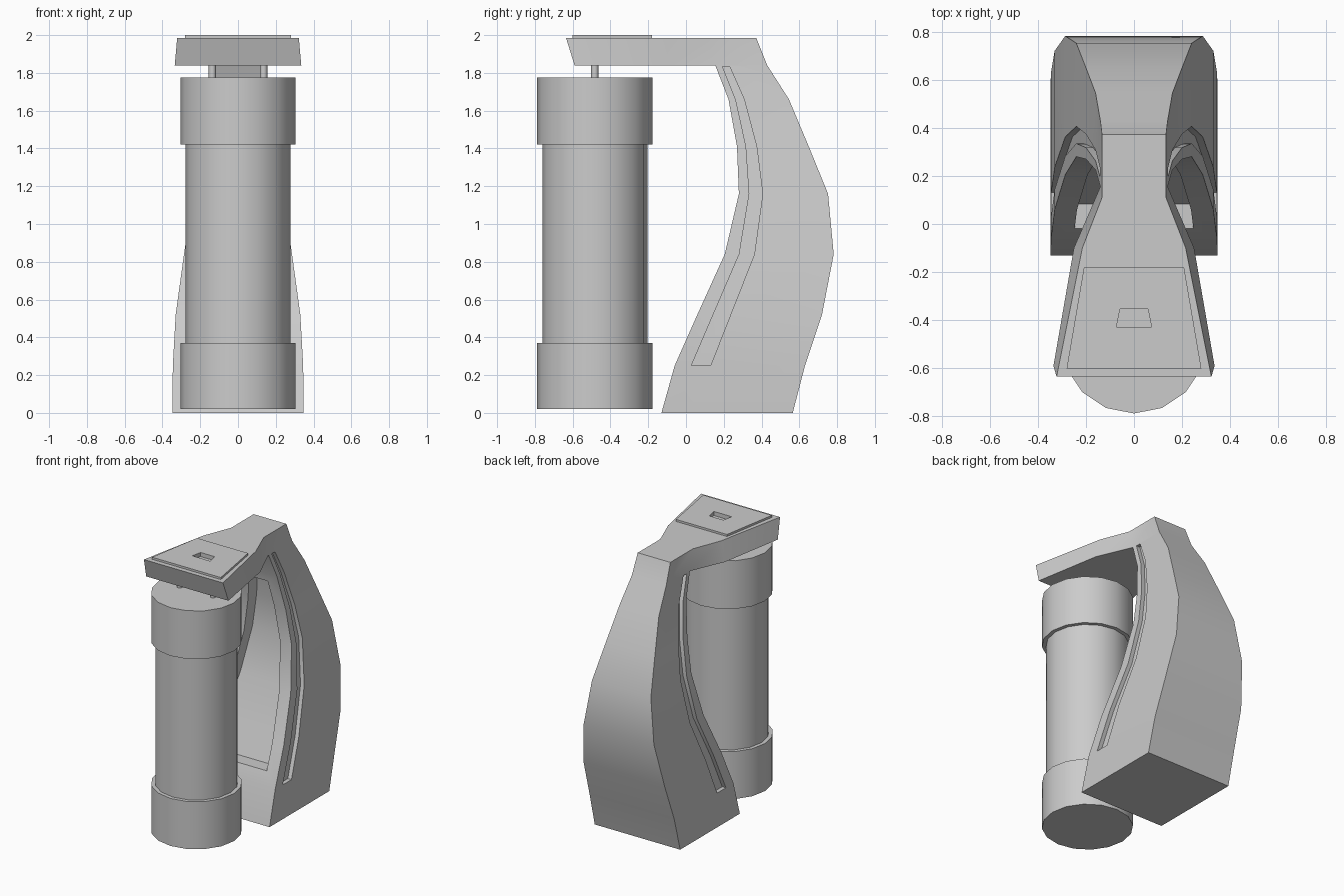
import bpy, bmesh, math

if "Cube" in bpy.data.objects:
    bpy.data.objects.remove(bpy.data.objects["Cube"])


def finish(bm, name):
    bmesh.ops.remove_doubles(bm, verts=bm.verts, dist=1e-4)
    bmesh.ops.recalc_face_normals(bm, faces=bm.faces)
    mesh = bpy.data.meshes.new(name)
    bm.to_mesh(mesh)
    bm.free()
    ob = bpy.data.objects.new(name, mesh)
    bpy.context.collection.objects.link(ob)
    return ob


def loft(bm, rings, bottom=True, top=True):
    rows = [[bm.verts.new(p) for p in r] for r in rings]
    n = len(rows[0])
    for a, b in zip(rows, rows[1:]):
        for i in range(n):
            j = (i + 1) % n
            bm.faces.new((a[i], a[j], b[j], b[i]))
    if bottom:
        bm.faces.new(rows[0])
    if top:
        bm.faces.new(rows[-1])
    return rows


def box_ring(x0, x1, y0, y1, z):
    return [(x0, y0, z), (x1, y0, z), (x1, y1, z), (x0, y1, z)]


def outline(half, z):
    """Mirror a half outline across x = 0."""
    return [(x, y, z) for x, y in half] + [(-x, y, z) for x, y in reversed(half)]


def solid(name, rings):
    bm = bmesh.new()
    loft(bm, rings)
    return finish(bm, name)


def select(ob):
    bpy.ops.object.select_all(action='DESELECT')
    ob.select_set(True)
    bpy.context.view_layer.objects.active = ob


def cut(ob, cutter):
    cutter.hide_render = True
    m = ob.modifiers.new("cut", 'BOOLEAN')
    m.operation, m.solver, m.object = 'DIFFERENCE', 'EXACT', cutter
    select(ob)
    bpy.ops.object.modifier_apply(modifier=m.name)


def smooth(ob):
    select(ob)
    bpy.ops.object.shade_smooth_by_angle(angle=math.radians(30))


# Shell sections: z, front y, back y, half width
ROWS = [(0, -.13, .565, .348), (.25, -.06, .63, .345), (.52, .06, .72, .33),
        (.84, .205, .782, .286), (1.16, .28, .752, .24), (1.41, .27, .65, .2),
        (1.66, .225, .545, .16), (1.84, .155, .43, .14)]


def section(z):
    for a, b in zip(ROWS, ROWS[1:]):
        if z <= b[0]:
            t = (z - a[0]) / (b[0] - a[0])
            return [p + (q - p) * t for p, q in zip(a, b)]


# Shell and overhanging head as one closed mesh
bm = bmesh.new()
loft(bm, [box_ring(-w, w, f, b, z) for z, f, b, w in ROWS], top=False)
low = [(.335, -.59), (.25, -.1), (.14, .155), (.14, .43)]
high = [(.322, -.635), (.215, -.1), (.133, .11), (.133, .372)]
base = loft(bm, [outline(low, 1.84), outline(high, 1.985)], bottom=False)[0]
bm.faces.new(base[:3] + base[5:])
body = finish(bm, "body_shell")

# Shallow cavity in the front of the shell
rings = []
for z in (.345, .52, .84, 1.16, 1.41, 1.6):
    _, f, b, w = section(z)
    rings.append(box_ring(-(w - .093), w - .093, f - .15, f + .1, z))
cutters = [solid("cavity_cutter", rings)]

# Long curved groove in each side: z, front y, back y
GROOVE = [(.25, .028, .13), (.84, .282, .362), (1.16, .335, .406),
          (1.41, .318, .374), (1.66, .263, .308), (1.835, .193, .23)]
for s in (-1, 1):
    rings = []
    for z, f, b in sorted(GROOVE + [(.52, .144, .236)]):
        w = section(z)[3]
        rings.append(box_ring(s * (w - .03), s * (w + .1), f, b, z))
    cutters.append(solid("groove_cutter", rings))

# Raised panel on the head with a small recess
panel_half = [(.28, -.6), (.208, -.18)]
panel = solid("top_panel", [outline(panel_half, 1.985), outline(panel_half, 2.0)])
slot_half = [(.073, -.428), (.058, -.353)]
slot = solid("slot_cutter", [outline(slot_half, 1.97), outline(slot_half, 2.05)])
cut(panel, slot)
for c in cutters + [slot]:
    cut(body, c)
    bpy.data.objects.remove(c)
smooth(body)


# Canister with two wider caps, hung from the head on two pegs
def cylinder(name, r, z0, z1, x=0.0, sides=16):
    bpy.ops.mesh.primitive_cylinder_add(vertices=sides, radius=r, depth=z1 - z0,
                                        location=(x, -.483, (z0 + z1) / 2))
    ob = bpy.context.object
    ob.name = name
    smooth(ob)


cylinder("canister_tube", .278, .36, 1.43)
cylinder("canister_bottom_cap", .305, .02, .37)
cylinder("canister_top_cap", .305, 1.42, 1.775)
for x in (-.136, .136):
    cylinder("canister_peg", .019, 1.77, 1.845, x, 12)
